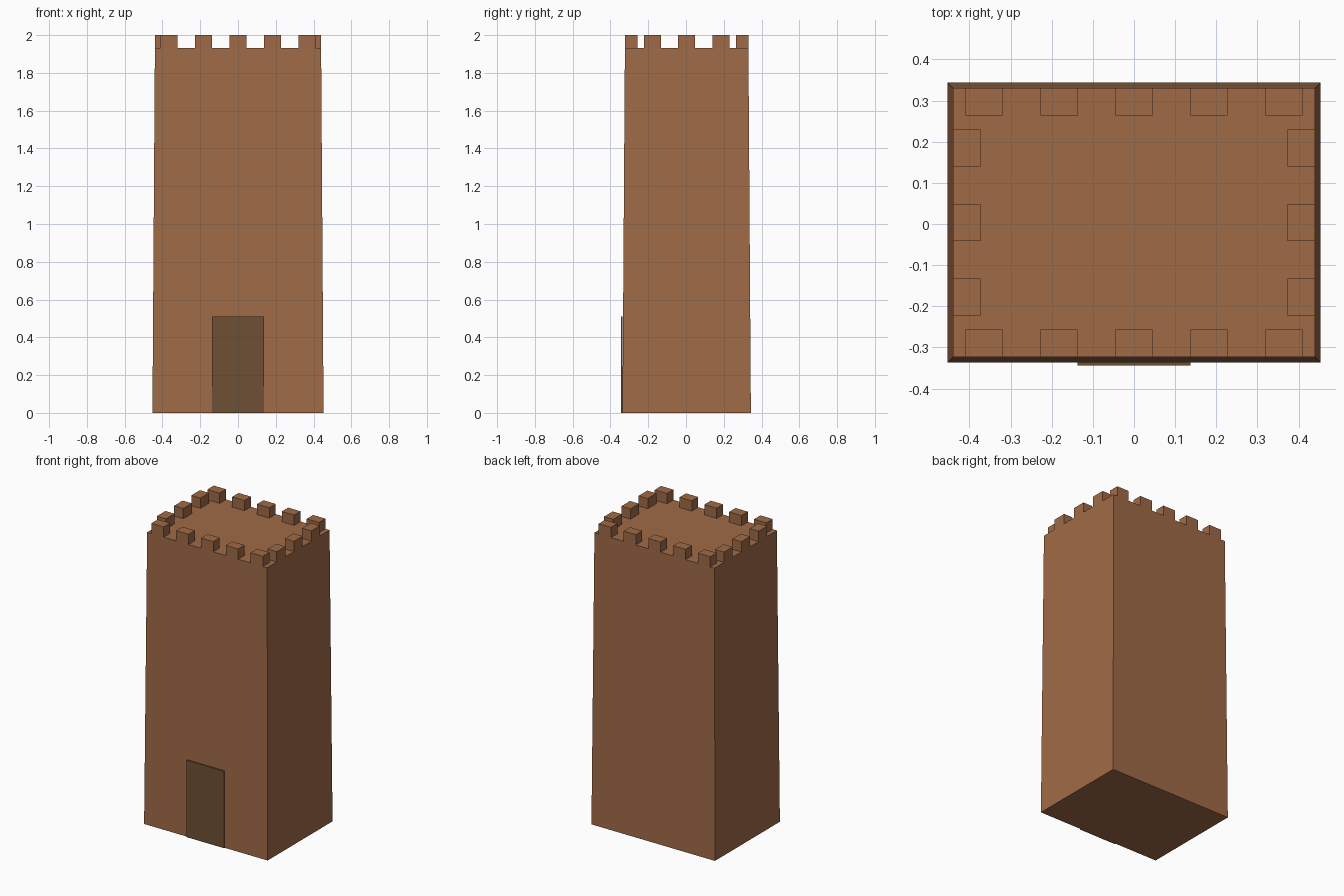
import bpy, bmesh

if "Cube" in bpy.data.objects:
    bpy.data.objects.remove(bpy.data.objects["Cube"])

def material(name, rgb):
    m = bpy.data.materials.new(name)
    m.diffuse_color = (*rgb, 1)
    m.use_nodes = True
    m.node_tree.nodes["Principled BSDF"].inputs["Base Color"].default_value = m.diffuse_color
    return m

brick = material("warm_brown_stone", (0.35, 0.145, 0.062))
wood = material("dark_brown_wood", (0.155, 0.08, 0.036))

CY = 0.0035            # tower centre is slightly behind the origin, door is in front
TX, TY = 0.44, 0.327   # half size of the tower top
BX, BY = 0.453, 0.34   # half size of the tower base
ROOF, TOP = 1.932, 2.0

def box(name, x0, x1, y0, y1, z0, z1, mat, taper=(1, 1)):
    """Box between two corners; taper scales the top face about its centre."""
    bm = bmesh.new()
    bmesh.ops.create_cube(bm, size=1)
    cx, cy = (x0 + x1) / 2, (y0 + y1) / 2
    for v in bm.verts:
        up = v.co.z > 0
        v.co.x = cx + v.co.x * (x1 - x0) * (taper[0] if up else 1)
        v.co.y = cy + v.co.y * (y1 - y0) * (taper[1] if up else 1)
        v.co.z = z1 if up else z0
    me = bpy.data.meshes.new(name)
    bm.to_mesh(me)
    bm.free()
    me.materials.append(mat)
    ob = bpy.data.objects.new(name, me)
    bpy.context.collection.objects.link(ob)
    return ob

# tapered tower body
box("tower_body", -BX, BX, CY - BY, CY + BY, 0, ROOF, brick, (TX / BX, TY / BY))

# door plate on the front
box("door", -0.137, 0.137, -0.3435, -0.335, 0, 0.51, wood)

# battlements: five along front and back, three along each side
W, D = 0.045, 0.067
for s in (-1, 1):
    for i in range(-2, 3):
        x = i * 0.182
        y0, y1 = sorted((CY + s * TY, CY + s * (TY - D)))
        box("merlon_front_back", x - W, x + W, y0, y1, ROOF, TOP, brick)
    for i in range(-1, 2):
        y = CY + i * 0.181
        x0, x1 = sorted((s * TX, s * (TX - D)))
        box("merlon_side", x0, x1, y - W, y + W, ROOF, TOP, brick)
